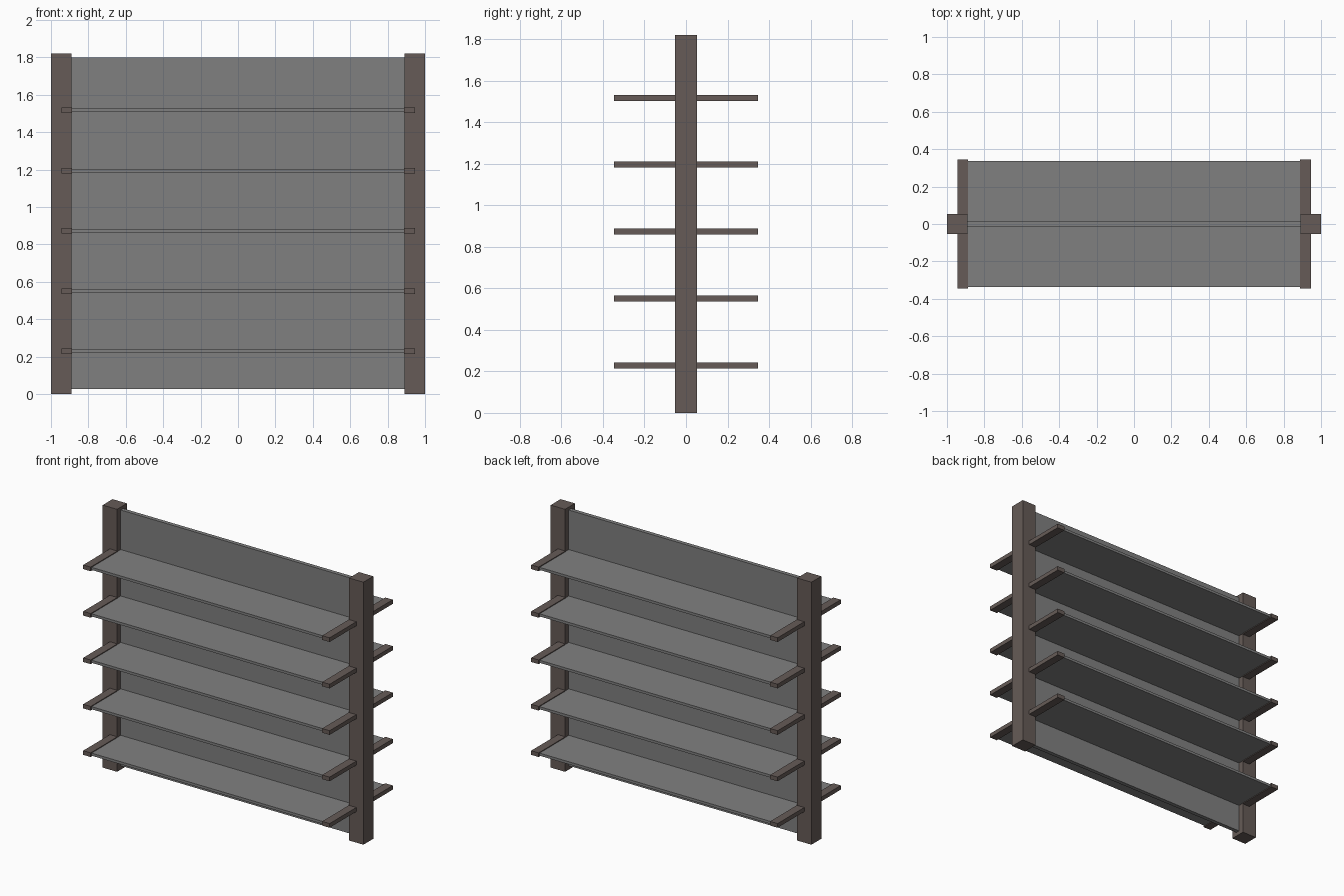
import bpy

if "Cube" in bpy.data.objects:
    bpy.data.objects.remove(bpy.data.objects["Cube"])


def material(name, rgb):
    m = bpy.data.materials.new(name)
    m.diffuse_color = (*rgb, 1.0)
    m.use_nodes = True
    m.node_tree.nodes["Principled BSDF"].inputs["Base Color"].default_value = m.diffuse_color
    return m


BROWN = material("dark brown frame", (0.133, 0.105, 0.095))
GREY = material("grey panel", (0.216, 0.216, 0.216))


def box(name, x, y, z, mat):
    """Box from (min, max) ranges on each axis."""
    bpy.ops.mesh.primitive_cube_add(
        size=1, location=[(a + b) / 2 for a, b in (x, y, z)])
    o = bpy.context.object
    o.name = name
    o.scale = [b - a for a, b in (x, y, z)]
    bpy.ops.object.transform_apply(location=False, rotation=False, scale=True)
    o.data.materials.append(mat)
    return o


SIDES = (("left", -1), ("right", 1))

# Upright posts
for label, s in SIDES:
    box(f"{label}_post", sorted((s * 0.89, s * 1.0)), (-0.054, 0.054), (0, 1.82), BROWN)

# Central back panel
box("back_panel", (-0.89, 0.89), (-0.014, 0.014), (0.027, 1.80), GREY)

# Shelves on both faces, carried by arms at each end
for i in range(5):
    z = 0.229 + i * 0.322
    for face, f in (("front", -1), ("back", 1)):
        box(f"{face}_shelf_{i + 1}", (-0.89, 0.89), sorted((f * 0.014, f * 0.336)),
            (z - 0.009, z + 0.009), GREY)
        for label, s in SIDES:
            box(f"{face}_{label}_shelf_arm_{i + 1}", sorted((s * 0.888, s * 0.945)),
                sorted((f * 0.05, f * 0.346)), (z - 0.0145, z + 0.0145), BROWN)
